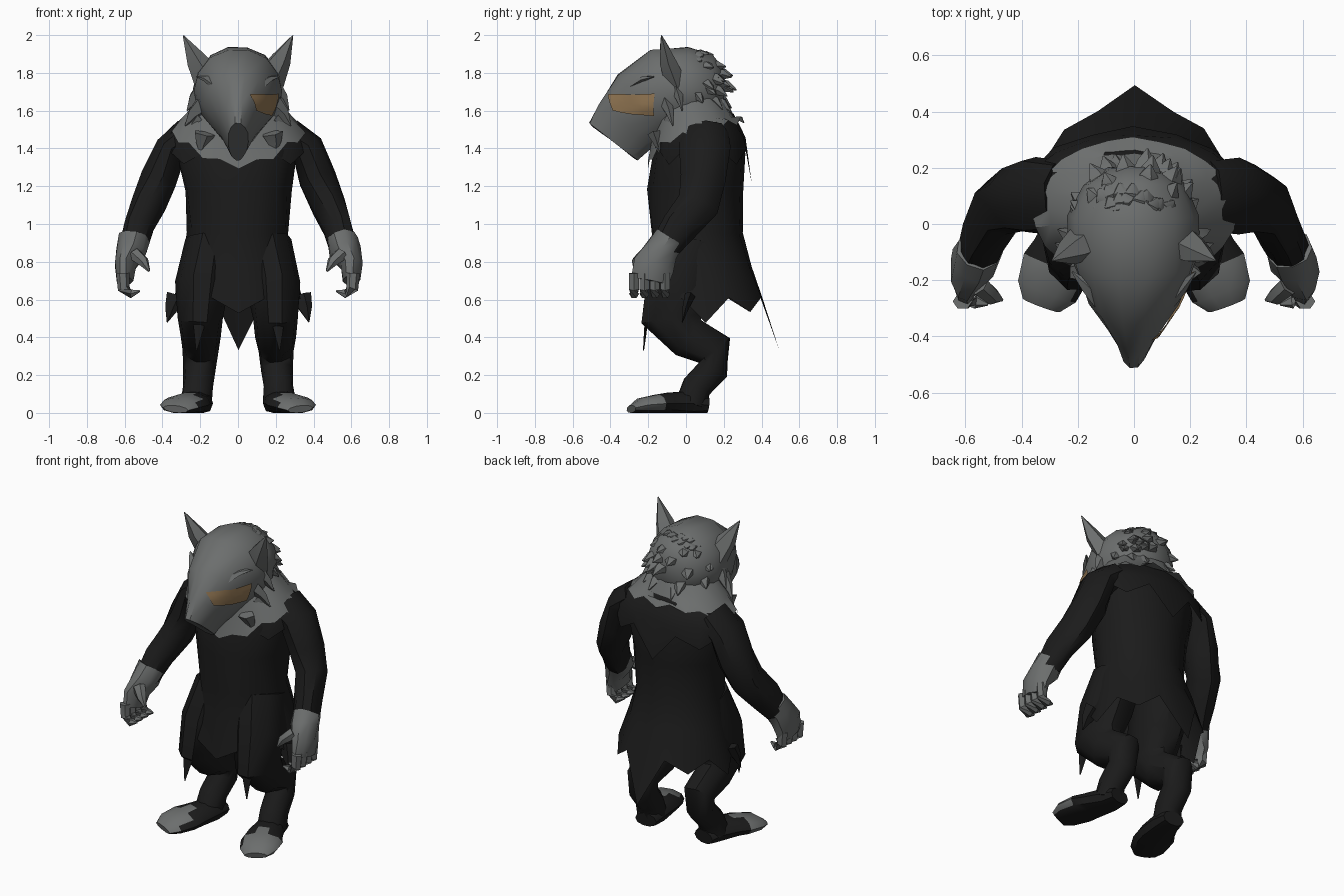
import bpy, bmesh, math, random
from mathutils import Vector

random.seed(4)
cube = bpy.data.objects.get("Cube")
if cube:
    bpy.data.objects.remove(cube, do_unlink=True)


def material(name, rgb):
    m = bpy.data.materials.new(name)
    m.use_nodes = True
    m.diffuse_color = (*rgb, 1)
    bsdf = m.node_tree.nodes["Principled BSDF"]
    bsdf.inputs["Base Color"].default_value = (*rgb, 1)
    bsdf.inputs["Roughness"].default_value = 0.9
    return m


BLACK = material("black cloth", (0.011, 0.011, 0.011))
GREY = material("grey fur", (0.15, 0.157, 0.155))
AMBER = material("amber patch", (0.30, 0.19, 0.09))
parts = []


def loft(bm, rings, sides=8, flat=False, hem=None, cap=True, jitter=0.0):
    """Skin elliptical rings (x, y, z, radius across, radius deep) along a path."""
    pts = [Vector(r[:3]) for r in rings]
    loops = []
    for k, r in enumerate(rings):
        u, v = Vector((1, 0, 0)), Vector((0, 1, 0))
        if not flat:
            t = (pts[min(k + 1, len(pts) - 1)] - pts[max(k - 1, 0)]).normalized()
            if abs(t.x) > 0.9:
                u = Vector((0, 1, 0))
            u = (u - t * u.dot(t)).normalized()
            v = t.cross(u)
        loop = []
        for i in range(sides):
            a = math.tau * i / sides
            p = pts[k] + u * (r[3] * math.cos(a)) + v * (r[4] * math.sin(a))
            if hem and k == len(rings) - 1:
                p = hem(p, i)
            p += Vector([random.uniform(-jitter, jitter) for _ in range(3)])
            p.z = max(p.z, 0)
            loop.append(bm.verts.new(p))
        loops.append(loop)
    for a, b in zip(loops, loops[1:]):
        for i in range(sides):
            j = (i + 1) % sides
            bm.faces.new((a[i], a[j], b[j], b[i]))
    if cap:
        bm.faces.new(loops[0])
        bm.faces.new(loops[-1])


def finish(name, bm, mats, rule=None):
    bmesh.ops.recalc_face_normals(bm, faces=bm.faces)
    if rule:
        for f in bm.faces:
            f.material_index = int(rule(f.calc_center_median()))
    me = bpy.data.meshes.new(name)
    bm.to_mesh(me)
    bm.free()
    for m in mats:
        me.materials.append(m)
    ob = bpy.data.objects.new(name, me)
    bpy.context.collection.objects.link(ob)
    parts.append(ob)
    return ob


def part(name, rings, mats, rule=None, **kw):
    bm = bmesh.new()
    loft(bm, rings, **kw)
    return finish(name, bm, mats, rule)


def tuft(bm, base, tip, r, flatness=0.6):
    b, t = Vector(base), Vector(tip)
    m = b.lerp(t, 0.55) + Vector((0, 0, 0.012))
    loft(bm, [(*b, r, r * flatness), (*m, r * 0.65, r * flatness * 0.6),
              (*t, 0.003, 0.003)], sides=5)


def flip(rings, s):
    return [(r[0] * s, *r[1:]) for r in rings]


# Long coat with a ragged hem and a pointed tail
def coat_hem(p, i):
    if i == 4:
        return Vector((0, 0.49, 0.33))
    if i in (0, 8):
        return Vector((p.x * 1.05, p.y, 0.47))
    return p + Vector((0, 0, 0.05 if i % 2 else -0.03))


part("coat", [(0, 0.1, 1.56, 0.2, 0.14), (0, 0.07, 1.48, 0.31, 0.21),
              (0, 0.07, 1.38, 0.32, 0.25), (0, 0.05, 1.18, 0.285, 0.25),
              (0, 0.055, 0.95, 0.265, 0.24), (0, 0.075, 0.78, 0.30, 0.27),
              (0, 0.10, 0.56, 0.35, 0.33)], [BLACK],
     sides=16, flat=True, hem=coat_hem, cap=False, jitter=0.008)


# Shoulder mantle, longer and pointed at the back
def mantle_hem(p, i):
    if i == 4:
        return Vector((0, 0.345, 1.22))
    return p + Vector((0, 0, 0.03 if i % 2 else -0.04))


part("mantle", [(0, 0.1, 1.58, 0.22, 0.15), (0, 0.09, 1.51, 0.34, 0.2),
                (0, 0.09, 1.45, 0.40, 0.23), (0, 0.09, 1.36, 0.40, 0.25)], [BLACK],
     sides=16, flat=True, hem=mantle_hem, cap=False, jitter=0.006)


# Fur ruff hanging to a point on the chest
def ruff_hem(p, i):
    front = max(0, (0.06 - p.y) / 0.27)
    back = max(0, (p.y - 0.06) / 0.27)
    drop = 0.17 * front ** 3 - 0.09 * back
    return p + Vector((0, 0, -drop + (0.02 if i % 2 else -0.015)))


part("fur_ruff", [(0, 0.03, 1.66, 0.2, 0.18), (0, 0.05, 1.56, 0.30, 0.21),
                  (0, 0.05, 1.47, 0.365, 0.255)], [GREY],
     sides=24, flat=True, hem=ruff_hem, cap=False, jitter=0.006)

# Head, from blunt snout to nape
head = part("head", [(0, -0.385, 1.435, 0.055, 0.165), (0, -0.32, 1.52, 0.10, 0.185),
                     (0, -0.22, 1.62, 0.18, 0.225), (0, -0.10, 1.70, 0.235, 0.245),
                     (0, 0.03, 1.72, 0.235, 0.22), (0, 0.14, 1.72, 0.18, 0.18),
                     (0, 0.2, 1.72, 0.09, 0.10)], [GREY], sides=14, jitter=0.004)

# Ears
for s, side in ((1, "left"), (-1, "right")):
    part(side + "_ear", flip([(0.16, -0.06, 1.76, 0.09, 0.06), (0.225, -0.1, 1.87, 0.058, 0.045),
                              (0.29, -0.13, 1.998, 0.003, 0.003)], s), [GREY], sides=5)

# Brow ridge, nose and the shaggy mane
bm = bmesh.new()
for s in (1, -1):
    tuft(bm, (0.10 * s, -0.29, 1.73), (0.22 * s, -0.17, 1.78), 0.04)
    for z, w, y in ((1.66, 0.27, -0.05), (1.58, 0.28, -0.1), (1.5, 0.27, -0.08), (1.43, 0.2, -0.17)):
        tuft(bm, (0.18 * s, y, z + 0.05), (w * s, y + 0.03, z - 0.06), 0.06)
finish("face_fur", bm, [GREY])

bm = bmesh.new()
for k in range(54):
    a = random.uniform(0, math.pi)
    e = random.uniform(-0.8, 1.3)
    d = Vector((math.cos(a) * math.cos(e), math.sin(a) * math.cos(e), math.sin(e)))
    base = Vector((0, 0.02, 1.71)) + Vector((d.x * 0.16, d.y * 0.15, d.z * 0.17))
    tuft(bm, base, base + d * 0.075 + Vector((0, 0.03, -0.035)), 0.055, 0.8)
finish("mane", bm, [GREY])

# Amber patch laid over the left side of the face
bm = bmesh.new()
c = [Vector(p) for p in ((0.05, -0.40, 1.68), (0.22, -0.17, 1.69),
                         (0.22, -0.18, 1.55), (0.10, -0.39, 1.60))]
grid = [[bm.verts.new(c[0].lerp(c[1], i / 8).lerp(c[3].lerp(c[2], i / 8), j / 5))
         for i in range(9)] for j in range(6)]
for r0, r1 in zip(grid, grid[1:]):
    for i in range(8):
        bm.faces.new((r0[i], r1[i], r1[i + 1], r0[i + 1]))
patch = finish("eye_patch", bm, [AMBER])
wrap = patch.modifiers.new("wrap", "SHRINKWRAP")
wrap.target = head
wrap.wrap_method = "NEAREST_SURFACEPOINT"
wrap.wrap_mode = "ABOVE_SURFACE"
wrap.offset = 0.008

for s, side in ((1, "left"), (-1, "right")):
    # Sleeve
    part(side + "_arm", flip([(0.26, 0.1, 1.47, 0.1, 0.13), (0.36, 0.1, 1.40, 0.09, 0.14),
                              (0.42, 0.09, 1.24, 0.10, 0.12), (0.48, 0.06, 1.10, 0.095, 0.11),
                              (0.53, -0.04, 0.98, 0.08, 0.1), (0.56, -0.11, 0.87, 0.075, 0.08)], s),
         [BLACK], sides=9, jitter=0.006)
    # Hand with fingers curled inward
    bm = bmesh.new()
    loft(bm, flip([(0.55, -0.09, 0.92, 0.083, 0.085), (0.565, -0.13, 0.86, 0.085, 0.09),
                   (0.60, -0.17, 0.78, 0.058, 0.11), (0.60, -0.19, 0.70, 0.045, 0.1)], s),
         sides=9, jitter=0.004)
    for k in range(4):
        y = -0.275 + 0.055 * k
        loft(bm, flip([(0.61, y, 0.74, 0.035, 0.03), (0.605, y, 0.66, 0.033, 0.03),
                       (0.565, y, 0.63, 0.026, 0.026), (0.52, y - 0.01, 0.645, 0.006, 0.006)], s), sides=6)
    loft(bm, flip([(0.55, -0.22, 0.84, 0.04, 0.035), (0.50, -0.26, 0.80, 0.03, 0.03),
                   (0.47, -0.27, 0.75, 0.006, 0.006)], s), sides=6)
    finish(side + "_hand", bm, [GREY])
    # Hind leg bent back at the hock
    part(side + "_leg", flip([(0.15, 0.03, 0.90, 0.13, 0.17), (0.19, -0.03, 0.68, 0.145, 0.19),
                              (0.20, -0.08, 0.50, 0.12, 0.165), (0.20, 0.01, 0.40, 0.105, 0.12),
                              (0.20, 0.15, 0.33, 0.095, 0.105), (0.205, 0.14, 0.23, 0.085, 0.085),
                              (0.215, 0.06, 0.14, 0.08, 0.08), (0.22, 0.03, 0.05, 0.085, 0.085)], s),
         [BLACK], sides=10, jitter=0.005)
    # Foot with pale toes
    part(side + "_foot", flip([(0.205, 0.115, 0.04, 0.07, 0.045), (0.215, 0.03, 0.05, 0.085, 0.07),
                               (0.25, -0.09, 0.05, 0.11, 0.06), (0.275, -0.15, 0.045, 0.125, 0.055),
                               (0.31, -0.24, 0.035, 0.11, 0.045), (0.33, -0.29, 0.02, 0.07, 0.02)], s),
         [BLACK, GREY], rule=lambda p: p.y < -0.11 and p.z > 0.02 and abs(p.x) > 0.23, sides=10)
    # Torn strips at the coat front
    bm = bmesh.new()
    tuft(bm, (0.2 * s, -0.2, 0.56), (0.22 * s, -0.225, 0.33), 0.045, 0.3)
    tuft(bm, (0.33 * s, 0.02, 0.62), (0.375 * s, -0.02, 0.48), 0.06, 0.5)
    finish(side + "_torn_strips", bm, [BLACK])

# Smooth shading with crisp edges
bpy.ops.object.select_all(action="DESELECT")
for ob in parts:
    ob.select_set(True)
bpy.context.view_layer.objects.active = head
bpy.ops.object.shade_smooth_by_angle(angle=math.radians(42))
